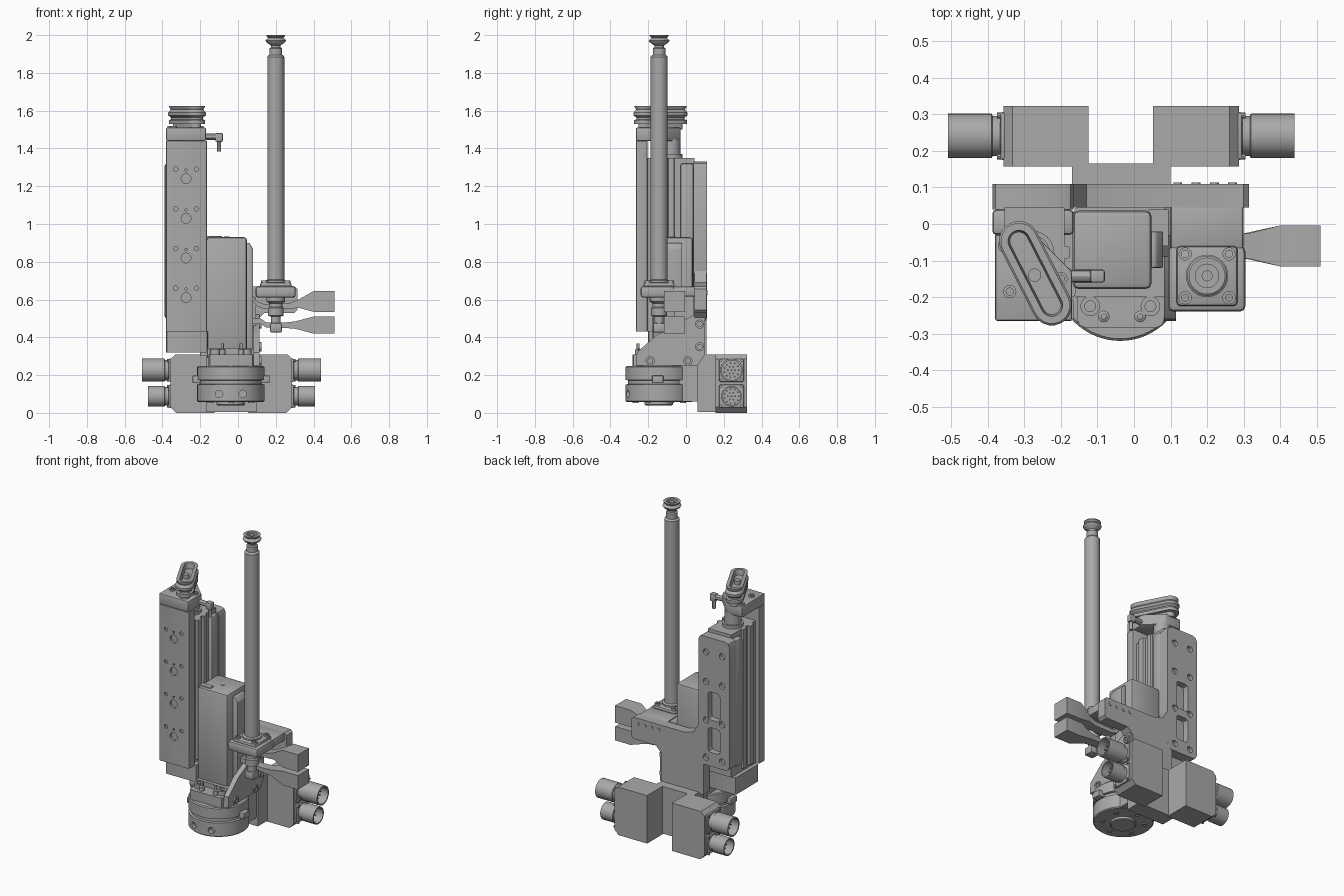
import bpy, bmesh, math
from mathutils import Vector, Matrix

if "Cube" in bpy.data.objects:
    bpy.data.objects.remove(bpy.data.objects["Cube"])

grey = bpy.data.materials.new("machined_grey")
grey.use_nodes = True
grey.diffuse_color = (0.4, 0.4, 0.4, 1)
grey.node_tree.nodes["Principled BSDF"].inputs["Base Color"].default_value = (0.4, 0.4, 0.4, 1)
parts = []


def finish(name, bm):
    bmesh.ops.recalc_face_normals(bm, faces=bm.faces)
    mesh = bpy.data.meshes.new(name)
    bm.to_mesh(mesh)
    bm.free()
    mesh.materials.append(grey)
    ob = bpy.data.objects.new(name, mesh)
    bpy.context.collection.objects.link(ob)
    parts.append(ob)
    return ob


def loft(name, rings, bevel=0, along=None, seg=2):
    """Skin equal rings of points, cap the ends, bevel all edges or those along one axis."""
    bm = bmesh.new()
    loops = [[bm.verts.new(p) for p in ring] for ring in rings]
    n = len(loops[0])
    for a, b in zip(loops, loops[1:]):
        for i in range(n):
            bm.faces.new((a[i], a[(i + 1) % n], b[(i + 1) % n], b[i]))
    bm.faces.new(loops[0])
    bm.faces.new(loops[-1])
    if bevel:
        edges = [e for e in bm.edges if along is None or
                 abs((e.verts[1].co - e.verts[0].co).normalized()["xyz".index(along)]) > 0.9]
        bmesh.ops.bevel(bm, geom=edges, offset=bevel, segments=seg, affect='EDGES', profile=0.5)
    return finish(name, bm)


def prism(name, pts, axis, a, b, bevel=0, along=None):
    put = {"x": lambda p, d: (d, *p), "y": lambda p, d: (p[0], d, p[1]), "z": lambda p, d: (*p, d)}[axis]
    return loft(name, [[put(p, d) for p in pts] for d in (a, b)], bevel, along)


def box(name, x0, x1, y0, y1, z0, z1, bevel=0, along=None):
    return prism(name, [(x0, y0), (x1, y0), (x1, y1), (x0, y1)], "z", z0, z1, bevel, along)


def lathe(name, profile, origin, axis="z", seg=32):
    """Turn (radius, distance) pairs about an axis through the origin."""
    turn = {"x": Matrix.Rotation(math.pi / 2, 3, "Y"), "y": Matrix.Rotation(-math.pi / 2, 3, "X"),
            "z": Matrix.Identity(3)}[axis]
    o = Vector(origin)
    return loft(name, [[o + turn @ Vector((r * math.cos(t), r * math.sin(t), d))
                        for t in (2 * math.pi * i / seg for i in range(seg))] for r, d in profile])


def rod(name, r, d0, d1, origin, axis="z", seg=24):
    return lathe(name, [(r, d0), (r, d1)], origin, axis, seg)


def cut(ob, cutters):
    for c in cutters:
        mod = ob.modifiers.new("cut", "BOOLEAN")
        mod.operation, mod.solver, mod.object = "DIFFERENCE", "EXACT", c
        bpy.context.view_layer.objects.active = ob
        bpy.ops.object.modifier_apply(modifier=mod.name)
        parts.remove(c)
        bpy.data.objects.remove(c)


def bolt(name, r, d, origin, axis="z", h=0.012):
    """Socket head bolt."""
    s = 1 if h > 0 else -1
    lathe(name, [(r, d), (r, d + h), (r * .55, d + h), (r * .55, d + s * .002)], origin, axis, 16)


def obround(p, q, r, z, n=10):
    p, q = Vector(p), Vector(q)
    a0 = math.atan2(q.y - p.y, q.x - p.x)
    return [(c.x + r * math.cos(a), c.y + r * math.sin(a), z)
            for c, s in ((q, a0 - math.pi / 2), (p, a0 + math.pi / 2))
            for a in (s + math.pi * i / n for i in range(n + 1))]


# Linear slide: front cover with mounting holes
cover = box("slide_front_cover", -.38, -.165, -.265, -.205, .43, 1.44, .008, "z")
holes = []
for i in range(4):
    z = 1.24 - .21 * i
    holes.append(rod("hole", .026, -.3, -.25, (-.275, 0, z), "y", 16))
    holes += [rod("hole", .012, -.3, -.255, (x, 0, z + .05), "y", 12) for x in (-.33, -.22)]
    holes.append(rod("hole", .007, -.3, -.255, (-.275, 0, z + .045), "y", 8))
cut(cover, holes)

# Slide body, ribs and end blocks
box("slide_core", -.355, -.19, -.206, .045, .43, 1.35)
box("slide_front_rib", -.375, -.17, -.165, -.12, .45, 1.35, .008, "z")
box("slide_middle_rib", -.37, -.175, -.095, -.06, .45, 1.35, .008, "z")
box("slide_carriage", -.388, -.165, -.03, .04, .5, 1.32, .012)
box("slide_bottom_block", -.38, -.16, -.2, .035, .32, .43, .01, "z")
prism("slide_top_block", [(-.38, -.265), (-.17, -.265), (-.17, -.13), (-.27, -.03), (-.38, -.03)],
      "z", 1.44, 1.51, .006)
rod("slide_shaft_housing", .05, 1.34, 1.45, (-.28, -.08, 0))
rod("slide_shaft_collar", .062, 1.34, 1.37, (-.28, -.08, 0))
for x, y in ((-.34, -.185), (-.2, -.15), (-.355, -.06)):
    bolt("top_block_bolt", .018, 1.508, (x, y, 0))

# Slanted pulley cover with stepped rim and open top
steps = [(.03, 1.5), (.03, 1.53), (.052, 1.53), (.052, 1.55), (.04, 1.553), (.04, 1.563), (.055, 1.575),
         (.055, 1.59), (.042, 1.605), (.05, 1.62), (.05, 1.626), (.03, 1.626), (.025, 1.59)]
loft("pulley_cover", [obround((-.315, -.047), (-.225, -.223), r, z) for r, z in steps])
rod("pulley_hub", .018, 1.58, 1.615, (-.272, -.14, 0))

# Small elbow plug on the slide
rod("plug_body", .016, -.18, -.1, (0, -.143, 1.462), "x", 12)
box("plug_elbow", -.12, -.08, -.16, -.125, 1.435, 1.482, .006)
rod("plug_tail", .011, 1.385, 1.44, (-.1, -.143, 0), "z", 12)

# Back plate with pockets, and the side arm
plate = box("back_plate", -.388, -.165, .04, .11, .5, 1.33, .03, "y")
cutters = [box("pocket", -.32, -.235, .07, .2, z - h, z + h, .018, "y") for z, h in ((.89, .09), (.67, .08))]
cutters += [rod("hole", .02, .09, .2, (x, 0, z), "y", 16) for x in (-.335, -.22) for z in (.55, .79, 1.04, 1.23)]
cut(plate, cutters)
prism("stem_and_arm", [(-.2, .3), (.1, .3), (.1, .49), (.14, .53), (.3, .53), (.315, .545), (.315, .655),
                       (.3, .67), (-.06, .67), (-.13, .69), (-.17, .76), (-.2, .76)], "y", .045, .109)
for x in (.12, .17, .22, .27):
    rod("arm_screw", .012, .108, .113, (x, 0, .635), "y", 12)

# Motor housing and side cover
box("motor_housing", -.168, .048, -.178, .037, .31, .93, .016)
prism("motor_side_cover", [(.04, .33), (.08, .33), (.08, .87), (.06, .9), (.04, .9)], "y", -.12, -.02, .005)
box("motor_side_rail", .04, .095, -.06, .04, .31, .67)
rod("motor_cap_screw", .014, .928, .933, (-.06, -.07, 0), "z", 16)
box("motor_front_plug", -.165, -.085, -.16, -.125, .92, .937, .004)
box("motor_base", -.165, .105, -.2, .045, .29, .34, .01, "z")

# Tool head: adapter, grooved disc and its rear block
box("head_adapter", -.155, .082, -.283, .045, .245, .31, .02, "z")
disc = lathe("tool_disc", [(.172, .058), (.178, .064), (.178, .15), (.165, .153), (.165, .172),
                           (.178, .175), (.178, .242), (.172, .248)], (-.038, -.142, 0), seg=64)
cut(disc, [rod("hole", .02, -.4, -.28, (x, 0, .1), "y", 12) for x in (-.1, .025)])
lathe("tool_face", [(.075, .06), (.075, .045), (.07, .04)], (-.038, -.145, 0))
for i in range(6):
    a = math.pi * (i / 3 + 1 / 6)
    bolt("face_bolt", .016, .06, (-.038 + .125 * math.cos(a), -.142 + .125 * math.sin(a), 0), h=-.008)
box("disc_rear_block", -.15, .09, -.1, .08, .06, .25)
for x0, x1 in ((-.24, -.17), (.1, .168)):
    box("disc_latch", x0, x1, -.18, -.12, .158, .198, .005)
for x in (-.12, .045):
    bolt("adapter_bolt", .027, .308, (x, -.225, 0), h=.03)
for x in (-.083, .017):
    lathe("locating_pin", [(.016, .3), (.016, .335), (.008, .34), (.008, .368)], (x, -.253, 0), seg=16)

# Sloping gusset beside the head
prism("side_gusset", [(-.265, .25), (.06, .25), (.1, .31), (.1, .53), (.05, .525), (-.1, .44),
                      (-.16, .41), (-.26, .32)], "x", .082, .115)
for y, z in ((-.19, .275), (.01, .275), (.072, .35), (.072, .47)):
    bolt("gusset_bolt", .024, .114, (0, y, z), "x", .01)

# Rear bracket and connector boxes
box("rear_bracket", -.17, .1, .06, .165, .005, .31)
for side, inner, outer in ((-1, -.125, -.357), (1, .052, .287)):
    c = outer - side * .03
    prism("connector_box", [(inner, 0), (c, 0), (outer, .03), (outer, .285), (c + side * .005, .31), (inner, .31)],
          "y", .157, .323)
    for z, r, length in ((.226, .061, .152), (.088, .055, .12)):
        face = outer - side * .008
        box("connector_flange", *sorted((face, face + side * .018)), .175, .307, z - .062, z + .062, .008)
        shell = [(r * .9, 0), (r * .9, .03), (r, .033), (r, length), (r * .86, length), (r * .86, length - .07)]
        lathe("connector_shell", [(q, outer + side * d) for q, d in shell], (0, .241, z), "x", 28)
        for count, ring in ((1, 0), (6, .02), (11, .039)):
            for k in range(count):
                a = 2 * math.pi * k / count
                end = sorted((outer + side * (length - .075), outer + side * (length - .045)))
                rod("connector_pin", .005, *end, (0, .241 + ring * math.cos(a), z + ring * math.sin(a)), "x", 6)
        for y in (.185, .297):
            for dz in (-.052, .052):
                rod("flange_screw", .008, *sorted((outer, outer + side * .018)), (0, y, z + dz), "x", 8)

# Tall column on its clamp block
cx, cy = .2, -.142
box("column_block", .093, .305, -.24, -.06, .61, .672, .015)
box("column_shelf", .1, .3, -.07, .06, .615, .67, .01)
box("column_flange", .116, .284, -.225, -.06, .665, .69, .012)
for dx in (-.06, .06):
    for dy in (-.06, .06):
        bolt("flange_bolt", .018, .688, (cx + dx, cy + dy, 0))
lathe("column", [(.058, .68), (.058, .7), (.045, .705), (.045, 1.885), (.04, 1.892), (.034, 1.895), (.034, 1.93),
                 (.026, 1.935), (.026, 1.945), (.05, 1.962), (.055, 1.972), (.04, 1.985), (.05, 1.995),
                 (.05, 2), (.032, 2), (.032, 1.975)], (cx, cy, 0))
rod("column_tip_pin", .015, 1.97, 1.995, (cx, cy, 0), seg=16)
lathe("column_nozzle", [(.05, .62), (.05, .59), (.035, .58), (.035, .56), (.042, .555), (.042, .515), (.026, .51),
                        (.026, .44), (.02, .43)], (cx, cy, 0), seg=24)
box("nozzle_block", .17, .232, -.175, -.11, .425, .475, .008)

# Flared arms reaching out to the side: (x, half width, z low, z high)
flares = {"upper_flare": [(.07, .03, .605, .635), (.1, .03, .565, .59), (.14, .03, .55, .575), (.27, .03, .55, .58),
                          (.32, .036, .557, .6), (.4, .056, .535, .645), (.51, .056, .535, .645)],
          "lower_flare": [(.07, .03, .47, .5), (.12, .03, .47, .5), (.15, .03, .452, .478), (.24, .03, .45, .478),
                          (.3, .034, .446, .484), (.4, .056, .42, .51), (.51, .056, .42, .51)]}
for name, rows in flares.items():
    loft(name, [[(x, -.06 - w, lo), (x, -.06 + w, lo), (x, -.06 + w, hi), (x, -.06 - w, hi)]
                for x, w, lo, hi in rows])

# Smooth shading with sharp edges kept
bpy.ops.object.select_all(action="DESELECT")
for ob in parts:
    ob.select_set(True)
bpy.context.view_layer.objects.active = parts[0]
bpy.ops.object.shade_smooth_by_angle(angle=math.radians(30))
